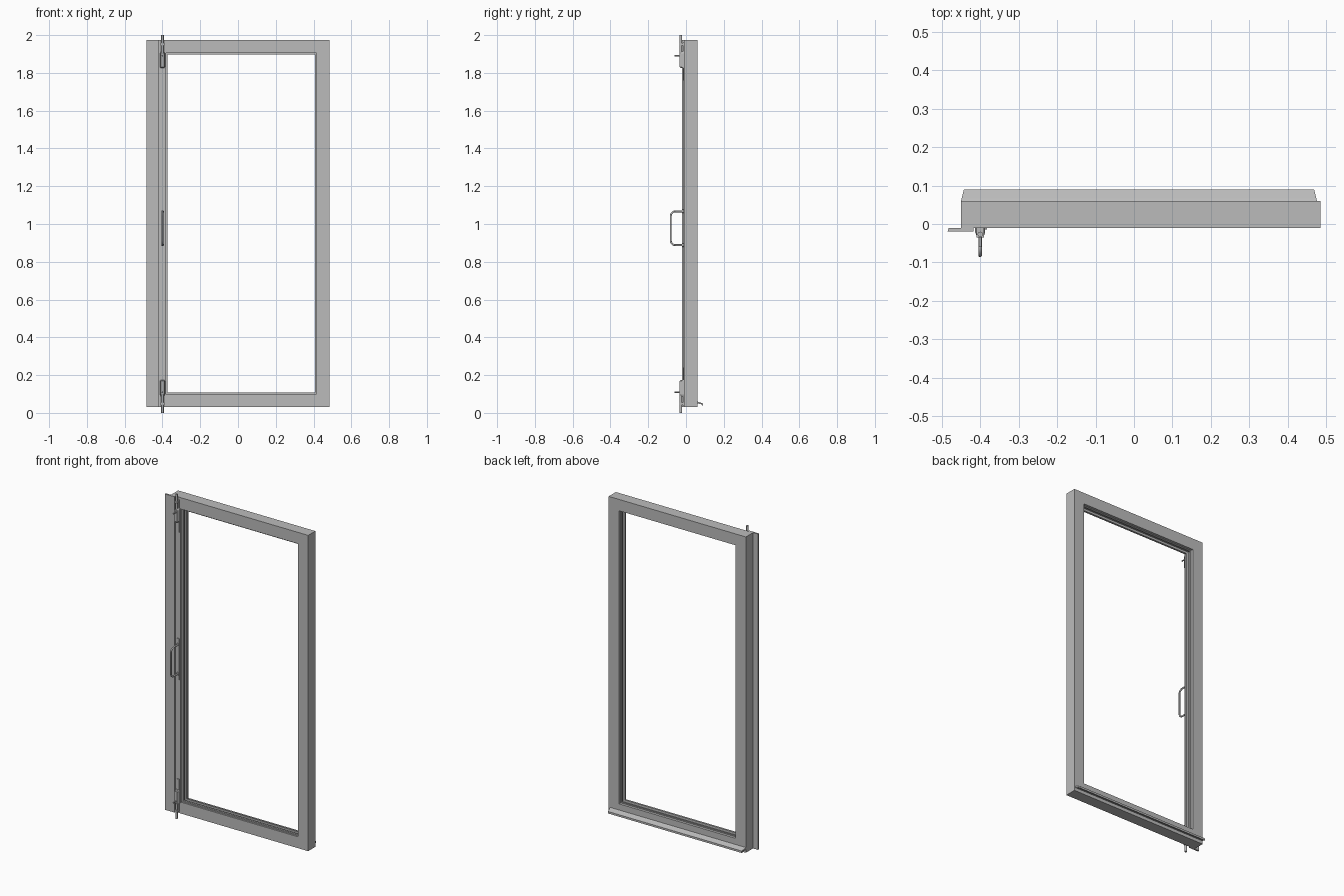
import bpy, bmesh, math
from mathutils import Vector

cube = bpy.data.objects.get("Cube")
if cube:
    bpy.data.objects.remove(cube, do_unlink=True)


def material(name, value):
    m = bpy.data.materials.new(name)
    m.use_nodes = True
    col = (value, value, value, 1)
    m.diffuse_color = col
    m.node_tree.nodes["Principled BSDF"].inputs["Base Color"].default_value = col
    return m


GREY = material("aluminium grey", 0.5)


def finish(name, bm, smooth=False):
    bmesh.ops.recalc_face_normals(bm, faces=bm.faces)
    mesh = bpy.data.meshes.new(name)
    bm.to_mesh(mesh)
    bm.free()
    ob = bpy.data.objects.new(name, mesh)
    bpy.context.collection.objects.link(ob)
    mesh.materials.append(GREY)
    if smooth:
        bpy.context.view_layer.objects.active = ob
        ob.select_set(True)
        bpy.ops.object.shade_smooth_by_angle(angle=math.radians(35))
        ob.select_set(False)
    return ob


def loft(name, rings, closed=False, smooth=False):
    """Skin a list of point rings; cap the ends unless the loop closes."""
    bm = bmesh.new()
    vs = [[bm.verts.new(p) for p in ring] for ring in rings]
    n = len(vs[0])
    pairs = list(zip(vs, vs[1:])) + ([(vs[-1], vs[0])] if closed else [])
    for a, b in pairs:
        for i in range(n):
            j = (i + 1) % n
            bm.faces.new((a[i], a[j], b[j], b[i]))
    if not closed:
        bm.faces.new(vs[0])
        bm.faces.new(vs[-1])
    return finish(name, bm, smooth)


def box(name, x, y, z):
    rings = [[(x[0], y[0], h), (x[1], y[0], h), (x[1], y[1], h), (x[0], y[1], h)] for h in z]
    return loft(name, rings)


def tube(name, path, r, sides=12):
    """Round bar along a path lying in a plane of constant x."""
    pts = [Vector(p) for p in path]
    side, rings = Vector((1, 0, 0)), []
    for i, p in enumerate(pts):
        t = (pts[min(i + 1, len(pts) - 1)] - pts[max(i - 1, 0)]).normalized()
        up = t.cross(side)
        rings.append([p + r * (math.cos(a) * side + math.sin(a) * up)
                      for a in (k * math.tau / sides for k in range(sides))])
    return loft(name, rings, smooth=True)


# Mitred frame: one hollow-edged section swept round the four corners
X0, X1, Z0, Z1 = -0.45, 0.485, 0.03, 1.975
section = [(0, -0.01), (0.07, -0.01), (0.07, 0.0), (0.077, 0.0), (0.077, 0.012),
           (0.064, 0.012), (0.064, 0.034), (0.075, 0.034), (0.075, 0.044),
           (0.07, 0.044), (0.07, 0.06), (0, 0.06)]
corners = [(X0, Z0, 1, 1), (X1, Z0, -1, 1), (X1, Z1, -1, -1), (X0, Z1, 1, -1)]
loft("door_leaf_frame", [[(x + sx * d, y, z + sz * d) for d, y in section]
                         for x, z, sx, sz in corners], closed=True)

# Meeting stile cover strip with a chamfered outer edge
strip = [(-0.485, -0.02), (-0.418, -0.02), (-0.418, -0.01), (-0.482, -0.01)]
loft("meeting_strip", [[(x, y, z) for x, y in strip] for z in (Z0, Z1)])
box("strip_lip", (-0.388, -0.382), (-0.014, -0.01), (Z0 + 0.07, Z1 - 0.07))

# Sloping weather bar with splayed ends
drip = [(0.06, 0.062), (0.066, 0.058), (0.09, 0.05), (0.09, 0.038),
        (0.084, 0.038), (0.082, 0.046), (0.06, 0.05)]
loft("weather_bar", [[(x + s * (y - 0.06) * 0.25, y, z) for y, z in drip]
                     for x, s in ((-0.45, 1), (0.476, -1))])

# Flush bolts, mirrored top and bottom
BX = -0.4
for name, flip in (("top", False), ("bottom", True)):
    def h(*zs):
        return tuple(2 - z for z in zs) if flip else zs
    box(name + "_bolt_backplate", (BX - 0.009, BX + 0.009), (-0.015, -0.01), h(1.76, 1.96))
    outline = [(-0.013, -0.01), (-0.013, -0.022), (-0.008, -0.034),
               (0.008, -0.034), (0.013, -0.022), (0.013, -0.01)]
    loft(name + "_bolt_housing", [[(BX + x * s, -0.01 + (y + 0.01) * s, z) for x, y in outline]
                                  for z, s in zip(h(1.825, 1.832, 1.902, 1.912), (0.7, 1, 1, 0.7))])
    tube(name + "_bolt_rod", [(BX, -0.027, z) for z in h(1.83, 2.0)], 0.007)
    box(name + "_bolt_guide", (BX - 0.01, BX + 0.01), (-0.035, -0.01), h(1.945, 1.957))
    tube(name + "_bolt_knob", [(BX, y, h(1.89)[0]) for y in (-0.03, -0.06)], 0.004)

# Pull handle with rounded bends, on a slim backplate
box("handle_backplate", (BX - 0.009, BX + 0.009), (-0.014, -0.01), (0.85, 1.105))
R, LO, HI, OUT = 0.025, 0.888, 1.067, -0.081
path = [(BX, -0.01, LO)]
for cz, start in ((LO + R, 0), (HI - R, 90)):
    for k in range(7):
        a = math.radians(start + 15 * k)
        path.append((BX, OUT + R - R * math.sin(a), cz - R * math.cos(a)))
path.append((BX, -0.01, HI))
tube("pull_handle", path, 0.005)
for z in (LO, HI):
    tube("handle_collar", [(BX, -0.01, z), (BX, -0.02, z)], 0.009)
